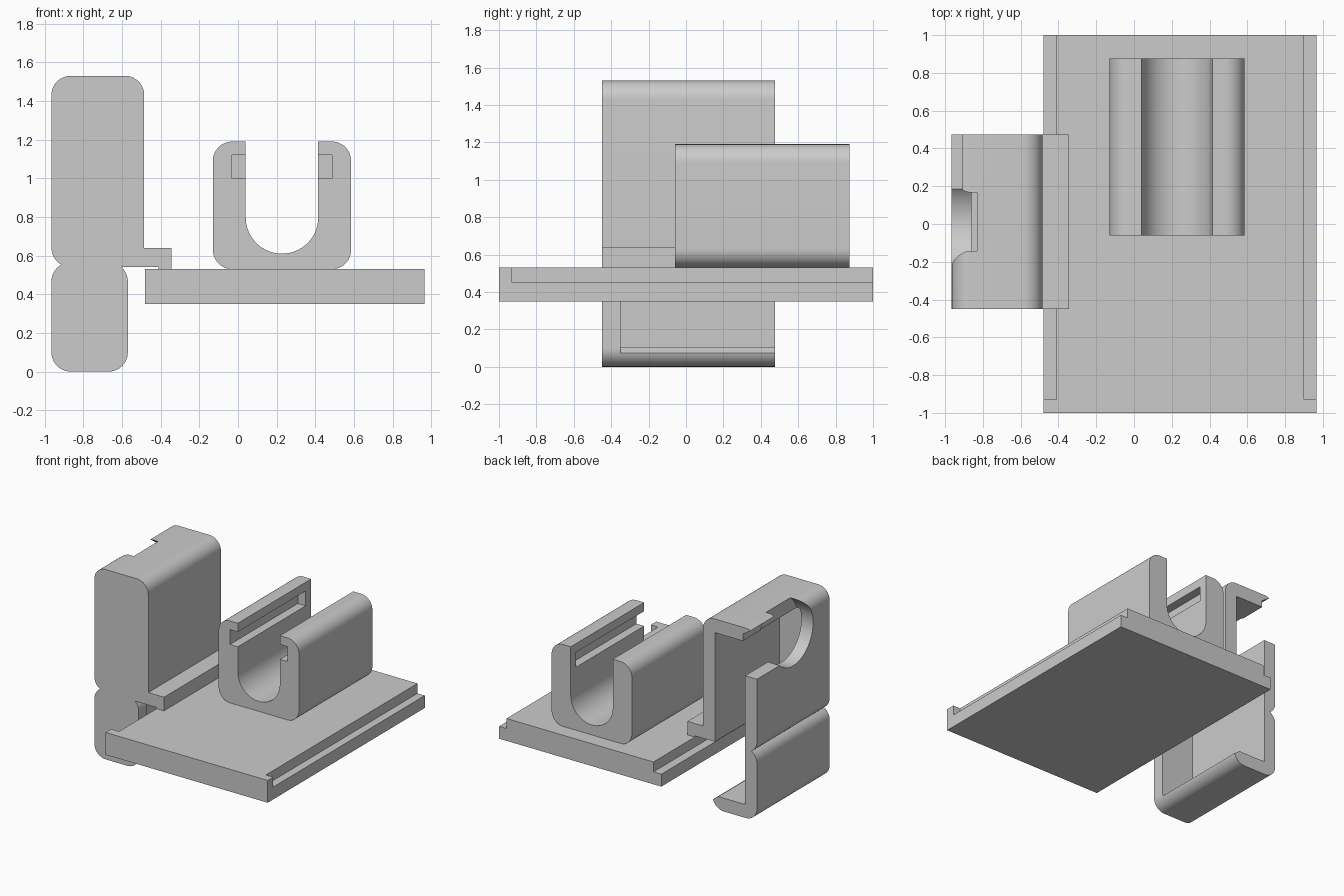
import bpy, bmesh, math

if "Cube" in bpy.data.objects:
    bpy.data.objects.remove(bpy.data.objects["Cube"], do_unlink=True)

grey = bpy.data.materials.new("plain grey")
grey.use_nodes = True
grey.diffuse_color = (0.6, 0.6, 0.6, 1)
grey.node_tree.nodes["Principled BSDF"].inputs["Base Color"].default_value = (0.6, 0.6, 0.6, 1)


def arc(cx, cz, r, start, end, steps=14):
    angles = [math.radians(start + (end - start) * i / steps) for i in range(steps + 1)]
    return [(cx + r * math.cos(a), cz + r * math.sin(a)) for a in angles]


def box(x0, x1, z0, z1):
    return [(x0, z0), (x1, z0), (x1, z1), (x0, z1)]


def prism(name, outline, lo, hi, axis="y"):
    """Extrude a closed outline along y (points are x, z) or x (points are y, z)."""
    def place(p, d):
        return (p[0], d, p[1]) if axis == "y" else (d, p[0], p[1])
    bm = bmesh.new()
    face = bm.faces.new([bm.verts.new(place(p, lo)) for p in outline])
    bmesh.ops.remove_doubles(bm, verts=bm.verts[:], dist=0.001)
    new = bmesh.ops.extrude_face_region(bm, geom=bm.faces[:])["geom"]
    move = (0, hi - lo, 0) if axis == "y" else (hi - lo, 0, 0)
    bmesh.ops.translate(bm, vec=move, verts=[g for g in new if isinstance(g, bmesh.types.BMVert)])
    bmesh.ops.recalc_face_normals(bm, faces=bm.faces[:])
    mesh = bpy.data.meshes.new(name)
    bm.to_mesh(mesh)
    bm.free()
    mesh.materials.append(grey)
    obj = bpy.data.objects.new(name, mesh)
    bpy.context.collection.objects.link(obj)
    return obj


def finish(obj, cutters):
    """Cut the helpers out of the part, then smooth its rounded faces."""
    bpy.ops.object.select_all(action="DESELECT")
    bpy.context.view_layer.objects.active = obj
    obj.select_set(True)
    for cutter in cutters:
        cutter.hide_render = True
        mod = obj.modifiers.new("cut", "BOOLEAN")
        mod.operation, mod.solver, mod.object = "DIFFERENCE", "EXACT", cutter
        bpy.ops.object.modifier_apply(modifier=mod.name)
        bpy.data.objects.remove(cutter, do_unlink=True)
    bpy.ops.object.shade_smooth_by_angle(angle=math.radians(30))


# Sliding base plate with a stepped rail along each side
plate = prism("base_plate", box(-0.48, 0.965, 0.35, 0.53), -1, 1)
finish(plate, [
    prism("left_rail_cut", box(0.9, 1.1, 0.45, 0.7), -0.93, 1.2),
    prism("right_rail_cut", box(-0.6, -0.41, 0.45, 0.7), -0.93, 1.2)])

# U-shaped cradle with a blind groove in each inner wall
cradle_outline = (arc(-0.03, 0.63, 0.1, 180, 270) + arc(0.485, 0.63, 0.1, 270, 360)
                  + arc(0.485, 1.09, 0.1, 0, 90) + [(0.415, 1.19)]
                  + arc(0.2275, 0.7975, 0.1875, 0, -180, 32)
                  + [(0.04, 1.19)] + arc(-0.03, 1.09, 0.1, 90, 180))
cradle = prism("cradle", cradle_outline, -0.06, 0.875)
finish(cradle, [prism("groove_cut", box(-0.03, 0.485, 1.0, 1.12), -0.2, 0.805)])

# Tall hollow holder with a pinched waist and a side flange over the plate
holder_outline = (arc(-0.865, 0.1, 0.1, 180, 270) + arc(-0.67, 0.1, 0.1, 270, 360)
                  + arc(-0.67, 0.466, 0.1, 0, 47.7)
                  + [(-0.41, 0.54), (-0.41, 0.53), (-0.345, 0.53), (-0.345, 0.64), (-0.485, 0.64)]
                  + arc(-0.585, 1.43, 0.1, 0, 90) + arc(-0.865, 1.43, 0.1, 90, 180)
                  + arc(-0.865, 0.64, 0.1, 180, 240) + arc(-0.865, 0.466, 0.1, 120, 180))
holder = prism("holder", holder_outline, -0.45, 0.475)

# Cavity open to the back and to the lower side, leaving a pointed lip
cavity = prism("cavity_cut", [
    (-0.86, 0.107), (-0.62, 0.107), (-0.57, 0.07), (-0.5, 0.07),
    (-0.5, 0.541), (-0.59, 0.541), (-0.59, 1.42), (-0.86, 1.42)], -0.35, 0.6)
# Round window in the outer wall, with a slot running out to the back
window = prism("window_cut", arc(0.0125, 1.33, 0.253, 0, 360, 64)[:-1], -1.1, -0.83, "x")
slot = prism("slot_cut", [
    (-1.1, 1.145), (-0.84, 1.145), (-0.84, 1.475), (-0.91, 1.522), (-1.1, 1.65)], 0.0125, 0.6)
finish(holder, [cavity, window, slot])
